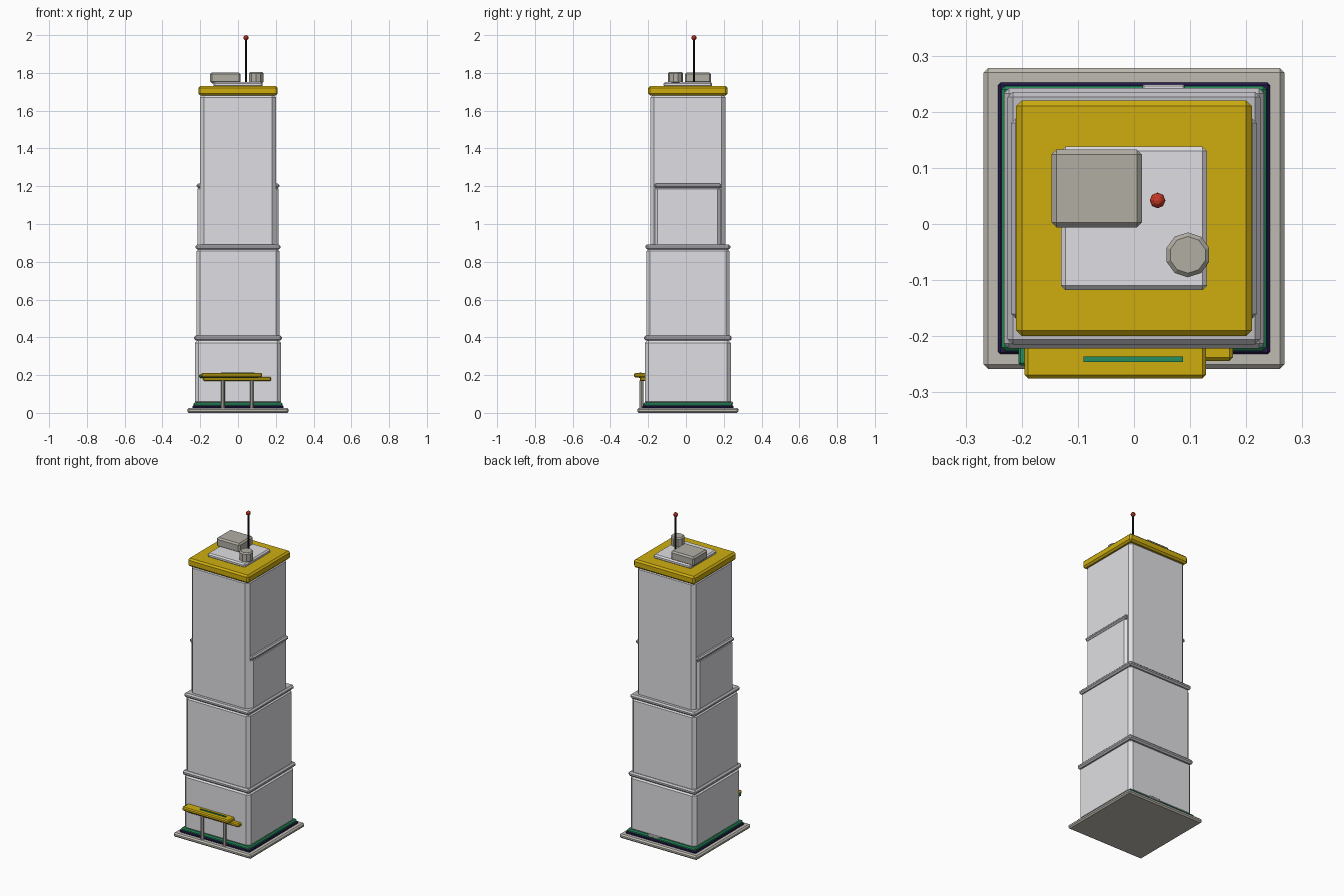
import bpy

cube = bpy.data.objects.get("Cube")
if cube:
    bpy.data.objects.remove(cube, do_unlink=True)


def material(name, r, g, b):
    m = bpy.data.materials.new(name)
    m.use_nodes = True
    m.diffuse_color = (r, g, b, 1)
    bsdf = m.node_tree.nodes["Principled BSDF"]
    bsdf.inputs["Base Color"].default_value = (r, g, b, 1)
    bsdf.inputs["Roughness"].default_value = 0.8
    return m


WALL = material("pale wall", 0.74, 0.74, 0.77)
TRIM = material("grey trim", 0.52, 0.52, 0.55)
STONE = material("warm stone", 0.52, 0.50, 0.45)
PLANT = material("roof plant grey", 0.44, 0.42, 0.37)
YELLOW = material("yellow", 0.62, 0.42, 0.005)
GREEN = material("green", 0.02, 0.27, 0.11)
NAVY = material("dark navy", 0.02, 0.012, 0.08)
BLACK = material("black", 0.01, 0.01, 0.012)
RED = material("red", 0.55, 0.04, 0.02)

MID = 0.01  # depth of the tower's axis


def finish(obj, name, mat, bevel):
    obj.name = name
    obj.data.materials.append(mat)
    if bevel:
        mod = obj.modifiers.new("edge", "BEVEL")
        mod.width = bevel
        mod.segments = 1
        mod.limit_method = 'ANGLE'
        mod.angle_limit = 0.9
    return obj


def box(name, mat, x, y, z, bevel=0.0):
    """Chamfered box from (low, high) pairs on each axis."""
    bpy.ops.mesh.primitive_cube_add(size=1)
    obj = bpy.context.object
    for v in obj.data.vertices:
        v.co = [lo + (c + 0.5) * (hi - lo)
                for c, (lo, hi) in zip(v.co, (x, y, z))]
    return finish(obj, name, mat, bevel)


def slab(name, mat, half_x, half_y, z, bevel):
    """Box centred on the tower's axis."""
    return box(name, mat, (-half_x, half_x),
               (MID - half_y, MID + half_y), z, bevel)


def rod(name, mat, x, y, z, radius, sides, bevel=0.0):
    bpy.ops.mesh.primitive_cylinder_add(
        vertices=sides, radius=radius, depth=z[1] - z[0],
        location=(x, y, sum(z) / 2))
    return finish(bpy.context.object, name, mat, bevel)


# Plinth and coloured base bands
slab("base_plate", STONE, 0.268, 0.268, (0, 0.026), 0.008)
slab("navy_base_band", NAVY, 0.242, 0.242, (0.024, 0.038), 0.004)
slab("green_base_band", GREEN, 0.236, 0.236, (0.034, 0.054), 0.006)

# Stacked tower tiers with trim ledges
slab("lower_tier", WALL, 0.227, 0.227, (0.04, 0.39), 0.019)
slab("lower_ledge", TRIM, 0.232, 0.232, (0.382, 0.41), 0.009)
slab("middle_tier", WALL, 0.22, 0.22, (0.39, 0.875), 0.019)
slab("middle_ledge", TRIM, 0.225, 0.225, (0.865, 0.892), 0.009)
slab("upper_tier", WALL, 0.2, 0.198, (0.87, 1.69), 0.019)

# Side bays, one on each flank, with sills
for side, s in (("left", 1), ("right", -1)):
    inner, outer = s * 0.15, s * 0.214
    box(side + "_bay", WALL, sorted((inner, outer)),
        (MID - 0.175, MID + 0.172), (0.87, 1.2), 0.014)
    box(side + "_bay_ledge", TRIM, sorted((inner, s * 0.219)),
        (MID - 0.178, MID + 0.178), (1.19, 1.214), 0.008)

# Rear rail and rear threshold
box("rear_rail", TRIM, (-0.21, 0.21), (0.195, 0.222), (0.55, 0.572), 0.004)
box("rear_threshold", WALL, (0.015, 0.09), (0.22, 0.249), (0.046, 0.06), 0.003)

# Roof cap and rooftop plant
slab("roof_cap", YELLOW, 0.21, 0.21, (1.68, 1.73), 0.01)
slab("roof_deck", WALL, 0.13, 0.128, (1.725, 1.752), 0.008)
box("roof_unit", PLANT, (-0.147, 0.014), (-0.006, 0.133), (1.745, 1.802), 0.009)
rod("roof_tank", PLANT, 0.096, -0.055, (1.745, 1.805), 0.04, 10, 0.007)
rod("antenna_mast", BLACK, 0.042, 0.042, (1.745, 1.985), 0.006, 8)
bpy.ops.mesh.primitive_uv_sphere_add(
    segments=8, ring_count=6, radius=0.014, location=(0.042, 0.042, 1.986))
finish(bpy.context.object, "antenna_beacon", RED, 0)

# Entrance canopy on two posts
box("upper_canopy", YELLOW, (-0.195, 0.128), (-0.275, -0.2), (0.188, 0.211), 0.006)
box("lower_canopy", YELLOW, (-0.185, 0.176), (-0.244, -0.2), (0.168, 0.19), 0.006)
box("canopy_backing", GREEN, (-0.206, 0.11), (-0.252, -0.2), (0.186, 0.204), 0.004)
box("canopy_stripe", GREEN, (-0.09, 0.087), (-0.246, -0.236), (0.208, 0.215))
for name, x in (("right_post", -0.08), ("left_post", 0.073)):
    rod(name, STONE, x, -0.236, (0.02, 0.172), 0.01, 8)
